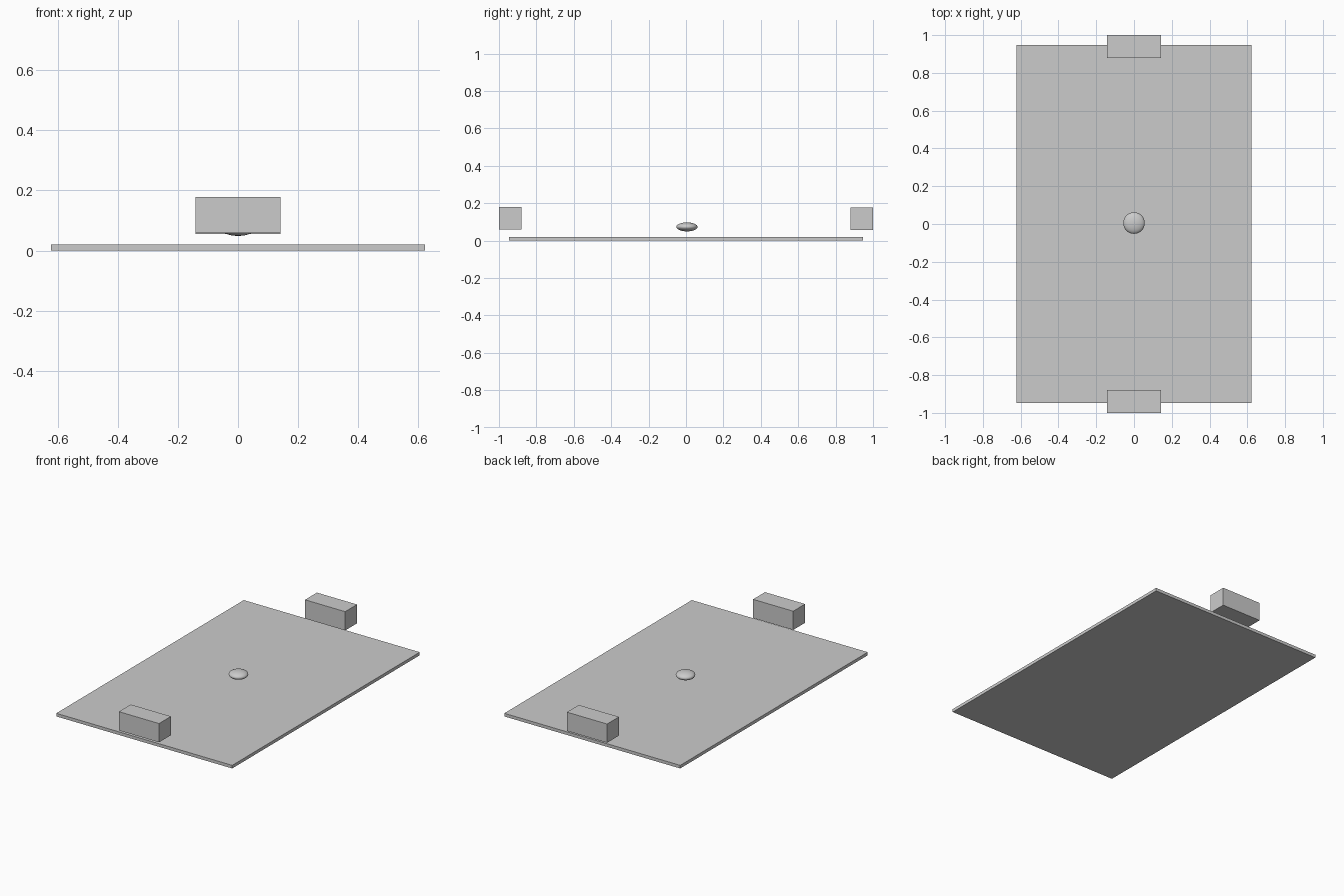
import bpy

if "Cube" in bpy.data.objects:
    bpy.data.objects.remove(bpy.data.objects["Cube"])


def box(name, size, centre):
    bpy.ops.mesh.primitive_cube_add(size=1, location=centre)
    ob = bpy.context.object
    ob.name = name
    ob.scale = size
    bpy.ops.object.transform_apply(location=False, rotation=False, scale=True)
    return ob


# Flat playing board
box("board", (1.244, 1.894, 0.02), (0, 0, 0.01))

# Blocks floating over each short end
box("front_block", (0.284, 0.12, 0.12), (0, -0.94, 0.119))
box("back_block", (0.284, 0.12, 0.12), (0, 0.94, 0.116))

# Flattened round puck
bpy.ops.mesh.primitive_uv_sphere_add(segments=32, ring_count=16, radius=1,
                                     location=(0, 0.005, 0.073))
puck = bpy.context.object
puck.name = "puck"
puck.scale = (0.057, 0.057, 0.024)
bpy.ops.object.transform_apply(location=False, rotation=False, scale=True)
bpy.ops.object.shade_smooth()
